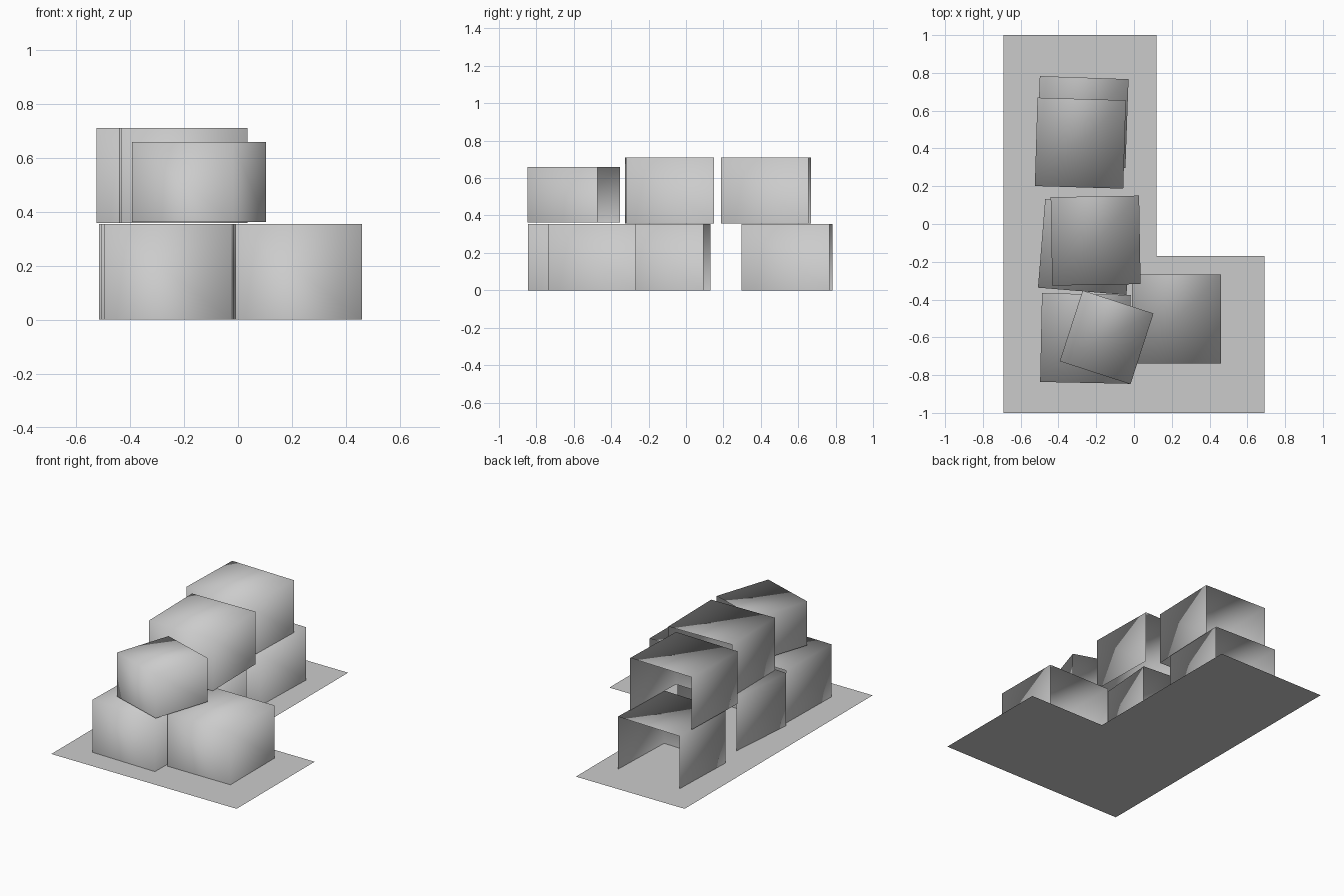
import bpy, bmesh
from math import radians
from mathutils import Matrix

if "Cube" in bpy.data.objects:
    bpy.data.objects.remove(bpy.data.objects["Cube"], do_unlink=True)

# Single flat colour
grey = bpy.data.materials.new("light_grey")
grey.use_nodes = True
colour = (0.6, 0.6, 0.6, 1)
grey.diffuse_color = colour
grey.node_tree.nodes["Principled BSDF"].inputs["Base Color"].default_value = colour


def add_object(name, bm):
    mesh = bpy.data.meshes.new(name)
    bm.to_mesh(mesh)
    bm.free()
    mesh.materials.append(grey)
    obj = bpy.data.objects.new(name, mesh)
    bpy.context.collection.objects.link(obj)
    return obj


def open_box(name, x, y, z, size, height, angle):
    """Box shell with the back and underside left open, softly shaded."""
    bm = bmesh.new()
    bmesh.ops.create_cube(bm, size=1)
    bm.normal_update()
    hidden = [f for f in bm.faces if f.normal.y > 0.5 or f.normal.z < -0.5]
    bmesh.ops.delete(bm, geom=hidden, context="FACES")
    for face in bm.faces:
        face.smooth = True
    bmesh.ops.transform(bm, verts=bm.verts,
                        matrix=Matrix.Diagonal((size, size, height, 1)))
    obj = add_object(name, bm)
    obj.location = (x, y, z + height / 2)
    obj.rotation_euler.z = radians(angle)


# L-shaped ground sheet
bm = bmesh.new()
outline = [(-0.69, -1), (0.69, -1), (0.69, -0.17),
           (0.12, -0.17), (0.12, 1), (-0.69, 1)]
bm.faces.new([bm.verts.new((x, y, 0)) for x, y in outline])
add_object("base_sheet", bm)

# Lower row of boxes
lower = [("lower_box_side", 0.225, -0.503, 0),
         ("lower_box_front", -0.257, -0.606, -1.2),
         ("lower_box_middle", -0.255, -0.122, -4.7),
         ("lower_box_back", -0.272, 0.54, -2)]
for name, x, y, angle in lower:
    open_box(name, x, y, 0, 0.47, 0.355, angle)

# Upper row of boxes, the front one smaller and turned
open_box("upper_box_front", -0.145, -0.6, 0.362, 0.394, 0.296, -18)
open_box("upper_box_middle", -0.203, -0.088, 0.358, 0.468, 0.353, 1)
open_box("upper_box_back", -0.284, 0.428, 0.358, 0.468, 0.353, -1.7)
